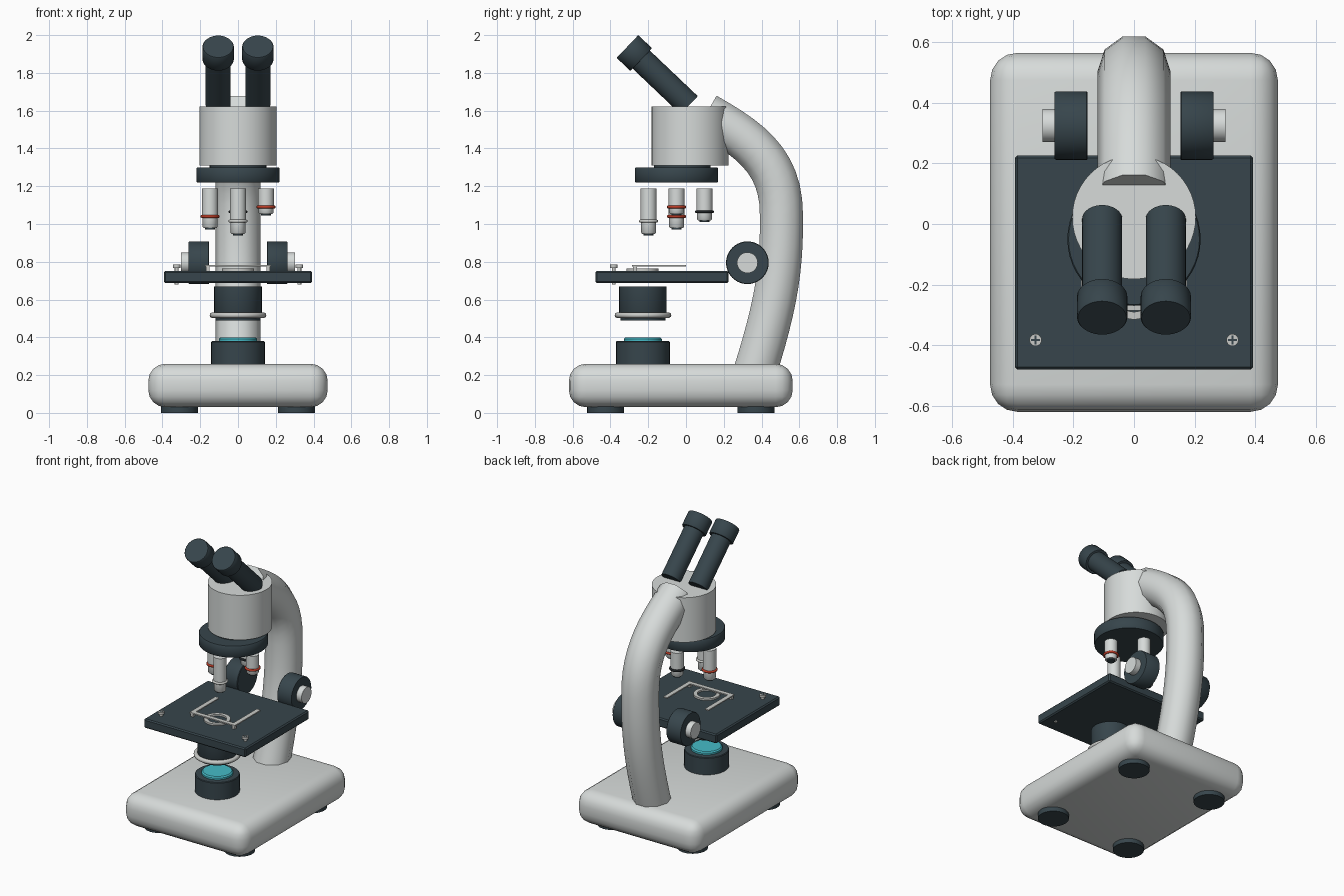
import bpy, bmesh, math
from mathutils import Vector, Matrix
from mathutils.geometry import interpolate_bezier

cube = bpy.data.objects.get("Cube")
if cube:
    bpy.data.objects.remove(cube)


def material(name, rgb):
    m = bpy.data.materials.new(name)
    m.use_nodes = True
    m.diffuse_color = (*rgb, 1)
    m.node_tree.nodes["Principled BSDF"].inputs["Base Color"].default_value = (*rgb, 1)
    return m


WHITE = material("off_white", (0.68, 0.71, 0.70))
DARK = material("dark_slate", (0.038, 0.060, 0.072))
METAL = material("pale_metal", (0.58, 0.59, 0.57))
CYAN = material("cyan_glass", (0.06, 0.50, 0.58))
RED = material("red_band", (0.50, 0.045, 0.02))
BLACK = material("black_band", (0.012, 0.015, 0.017))


def finish(name, bm, mat, smooth=True):
    bmesh.ops.recalc_face_normals(bm, faces=bm.faces)
    mesh = bpy.data.meshes.new(name)
    bm.to_mesh(mesh)
    bm.free()
    mesh.materials.append(mat)
    ob = bpy.data.objects.new(name, mesh)
    bpy.context.collection.objects.link(ob)
    if smooth:
        bpy.ops.object.select_all(action='DESELECT')
        ob.select_set(True)
        bpy.context.view_layer.objects.active = ob
        bpy.ops.object.shade_smooth_by_angle(angle=math.radians(40))
    return ob


def loft(bm, rings, closed=False):
    """Skin a list of vertex rings, capping both ends unless closed."""
    n = len(rings[0])
    pairs = list(zip(rings, rings[1:])) + ([(rings[-1], rings[0])] if closed else [])
    for a, b in pairs:
        for i in range(n):
            j = (i + 1) % n
            bm.faces.new((a[i], a[j], b[j], b[i]))
    if not closed:
        bm.faces.new(rings[0])
        bm.faces.new(rings[-1])


def lathe(name, profile, mat, loc=(0, 0, 0), axis=(0, 0, 1), segs=40, closed=False):
    """Revolve (radius, height) points around an axis through loc."""
    bm = bmesh.new()
    turn = Matrix.Translation(loc) @ Vector((0, 0, 1)).rotation_difference(Vector(axis)).to_matrix().to_4x4()
    rings = [[bm.verts.new(turn @ Vector((r * math.cos(t), r * math.sin(t), h)))
              for t in (math.tau * i / segs for i in range(segs))] for r, h in profile]
    loft(bm, rings, closed)
    return finish(name, bm, mat)


def band(name, radius, thick, mat, loc):
    """Torus ring lying flat."""
    pts = [(radius + thick * math.cos(a), thick * math.sin(a))
           for a in (math.tau * k / 10 for k in range(10))]
    return lathe(name, pts, mat, loc, closed=True)


def box(name, lo, hi, mat, bevel=0, segments=1):
    bm = bmesh.new()
    bmesh.ops.create_cube(bm, size=1)
    lo, hi = Vector(lo), Vector(hi)
    for v in bm.verts:
        v.co = (lo + hi) / 2 + v.co * (hi - lo)
    if bevel:
        bmesh.ops.bevel(bm, geom=bm.edges[:], offset=bevel, segments=segments,
                        profile=0.5, affect='EDGES')
    return finish(name, bm, mat, segments > 1)


# Base and feet
box("base", (-0.475, -0.62, 0.03), (0.475, 0.565, 0.26), WHITE, 0.09, 4)
for side, x in (("left", 0.31), ("right", -0.31)):
    for end, y in (("front", -0.425), ("back", 0.37)):
        lathe(f"{end}_{side}_foot", [(0.098, 0), (0.098, 0.04)], DARK, (x, y, 0))

# Curved arm: ten-sided tube swept along two bezier spans
spans = [((0.36, 0.2), (0.47, 0.55), (0.51, 0.75), (0.505, 1.05)),
         ((0.505, 1.05), (0.505, 1.32), (0.355, 1.44), (0.105, 1.58))]
path = []
for span in spans:
    pts = interpolate_bezier(*[Vector((0, y, z)) for y, z in span], 12)
    path += pts if not path else pts[1:]
bm = bmesh.new()
rings = []
for i, p in enumerate(path):
    tangent = (path[min(i + 1, len(path) - 1)] - path[max(i - 1, 0)]).normalized()
    out = tangent.cross(Vector((1, 0, 0)))
    rings.append([bm.verts.new(p + 0.12 * (Vector((math.cos(a), 0, 0)) + out * math.sin(a)))
                  for a in (math.tau * k / 10 for k in range(10))])
loft(bm, rings)
finish("arm", bm, WHITE)

# Head and rotating nosepiece
lathe("head", [(0.204, 1.31), (0.204, 1.622)], WHITE, (0, 0.022, 0), segs=48)
lathe("nosepiece", [(0.216, 1.22), (0.22, 1.225), (0.22, 1.295), (0.216, 1.30)],
      DARK, (0, -0.05, 0), segs=48)
lathe("nosepiece_neck", [(0.15, 1.29), (0.15, 1.32)], DARK, (0, -0.02, 0))

# Eyepieces
for side, x in (("left", 0.105), ("right", -0.105)):
    base, axis = (x, 0.017, 1.629), (0, -0.725, 0.689)
    lathe(f"{side}_eyepiece_tube", [(0.066, 0), (0.066, 0.38)], DARK, base, axis)
    lathe(f"{side}_eyepiece_cap", [(0.08, 0.35), (0.083, 0.354), (0.083, 0.447), (0.08, 0.451)],
          DARK, base, axis)

# Objectives: name, position, lower end, band height, band colour
for name, x, y, low, ring, mat in (("front", 0, -0.198, 0.94, 1.015, METAL),
                                   ("right", -0.148, -0.05, 0.97, 1.04, RED),
                                   ("left", 0.148, -0.05, 1.045, 1.09, RED),
                                   ("back", 0, 0.098, 1.01, 1.065, BLACK)):
    lathe(f"{name}_objective", [(0.034, low + 0.008), (0.039, low + 0.014), (0.039, ring),
                                (0.042, ring), (0.042, 1.187)], WHITE, (x, y, 0), segs=32)
    lathe(f"{name}_objective_lens", [(0.026, low), (0.026, low + 0.012)], DARK, (x, y, 0), segs=32)
    band(f"{name}_objective_band", 0.043, 0.008, mat, (x, y, ring))

# Stage with specimen ring and U-shaped clip
box("stage", (-0.393, -0.48, 0.688), (0.393, 0.226, 0.752), DARK, 0.008)
lathe("specimen_ring", [(0.06, 0.75), (0.085, 0.75), (0.085, 0.764), (0.06, 0.764)],
      METAL, (0, -0.23, 0), closed=True)
box("clip_front_bar", (-0.175, -0.285, 0.774), (0.175, -0.255, 0.782), METAL)
for side, x in (("left", 0.16), ("right", -0.16)):
    box(f"{side}_clip_arm", (x - 0.015, -0.255, 0.774), (x + 0.015, 0, 0.782), METAL)
    box(f"{side}_clip_post", (x - 0.01, -0.28, 0.75), (x + 0.01, -0.26, 0.775), METAL)

# Stage screws with cross slots
for side, x in (("left", 0.325), ("right", -0.325)):
    lathe(f"{side}_screw", [(0.01, 0.68), (0.01, 0.768), (0.02, 0.768), (0.02, 0.785)],
          METAL, (x, -0.383, 0), segs=20)
    for tag, w, d in (("across", 0.015, 0.003), ("along", 0.003, 0.015)):
        box(f"{side}_screw_slot_{tag}", (x - w, -0.383 - d, 0.784), (x + w, -0.383 + d, 0.786), DARK)

# Focus knobs
for side, s in (("left", 1), ("right", -1)):
    at, axis = (0, 0.325, 0.795), (s, 0, 0)
    lathe(f"{side}_focus_knob", [(0.11, 0.153), (0.113, 0.156), (0.113, 0.258), (0.11, 0.262)],
          DARK, at, axis)
    lathe(f"{side}_fine_knob", [(0.055, 0.25), (0.055, 0.302)], WHITE, at, axis)

# Condenser and lamp beneath the stage
lathe("condenser", [(0.12, 0.49), (0.12, 0.52), (0.126, 0.53), (0.126, 0.668)], DARK, (0, -0.228, 0))
band("condenser_ring", 0.135, 0.015, METAL, (0, -0.228, 0.517))
lathe("lamp_housing", [(0.142, 0.25), (0.142, 0.376), (0.138, 0.38)], DARK, (0, -0.228, 0))
lathe("lamp_glass", [(0.1, 0.375), (0.1, 0.392), (0.092, 0.4)], CYAN, (0, -0.228, 0))
